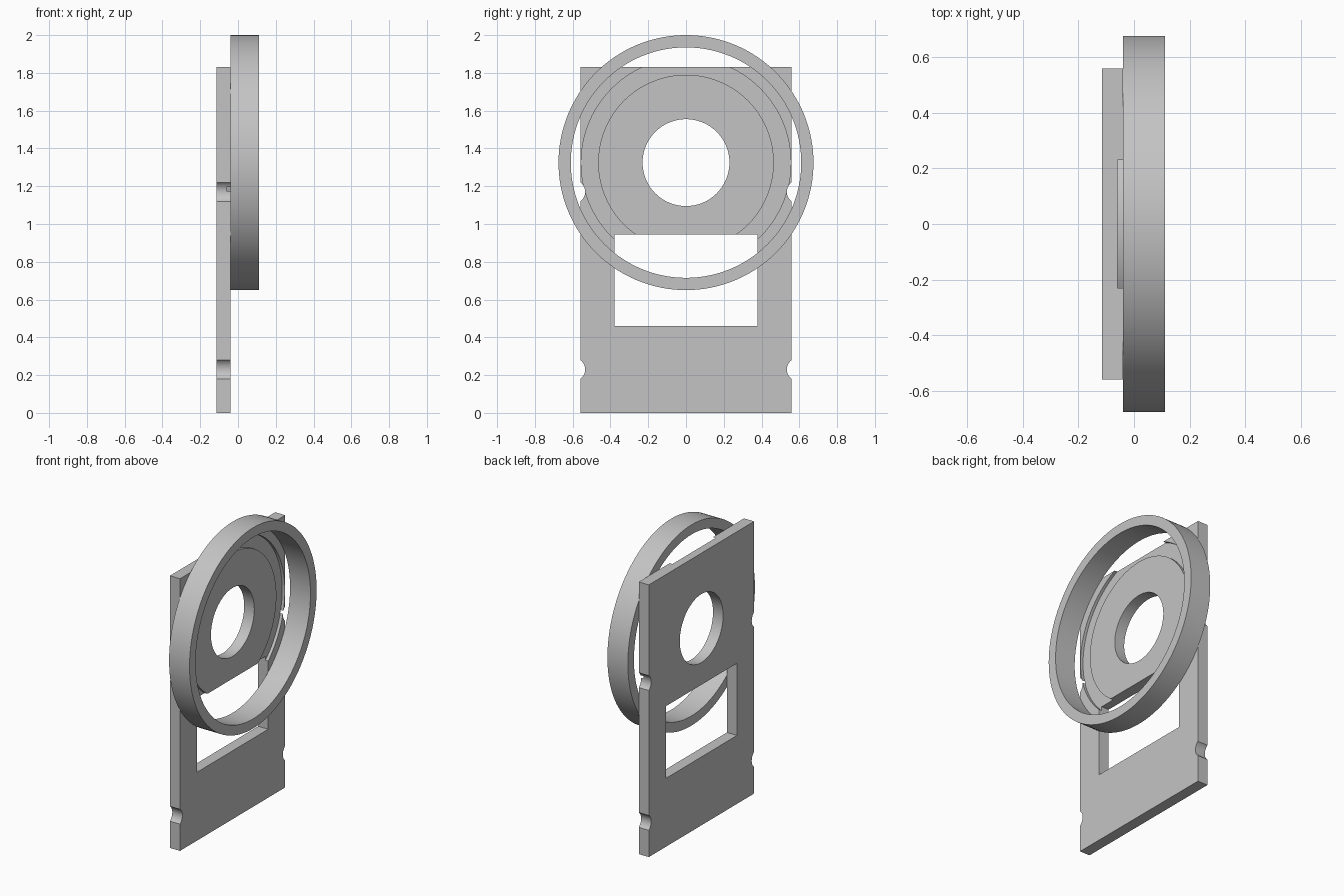
import bpy, bmesh, math

if "Cube" in bpy.data.objects:
    bpy.data.objects.remove(bpy.data.objects["Cube"], do_unlink=True)

HUB_Z = 1.325            # shared axis of ring, groove and bore
BACK, FACE = -0.115, -0.04
HALF_W, HEIGHT = 0.559, 1.83

grey = bpy.data.materials.new("light grey")
grey.use_nodes = True
colour = (0.55, 0.55, 0.55, 1)
grey.diffuse_color = colour
grey.node_tree.nodes["Principled BSDF"].inputs["Base Color"].default_value = colour


def make_object(name, bm):
    bmesh.ops.recalc_face_normals(bm, faces=bm.faces)
    mesh = bpy.data.meshes.new(name)
    bm.to_mesh(mesh)
    bm.free()
    mesh.materials.append(grey)
    obj = bpy.data.objects.new(name, mesh)
    bpy.context.collection.objects.link(obj)
    return obj


def box(name, x0, x1, half_y, z0, z1):
    bm = bmesh.new()
    bmesh.ops.create_cube(bm, size=1)
    for v in bm.verts:
        v.co = (x1 if v.co.x > 0 else x0,
                math.copysign(half_y, v.co.y),
                z1 if v.co.z > 0 else z0)
    return make_object(name, bm)


def disc(name, x0, x1, radius, y, z, inner=0, sides=96):
    """Cylinder along x, or a tube when an inner radius is given."""
    bm = bmesh.new()
    profile = [(x0, radius), (x1, radius)]
    if inner:
        profile += [(x1, inner), (x0, inner)]
    loops = []
    for x, r in profile:
        loops.append([bm.verts.new((x, y + r * math.cos(math.tau * i / sides),
                                    z + r * math.sin(math.tau * i / sides)))
                      for i in range(sides)])
    pairs = [(k, (k + 1) % len(loops)) for k in range(len(loops))] if inner else [(0, 1)]
    for a, b in pairs:
        for i in range(sides):
            j = (i + 1) % sides
            bm.faces.new((loops[a][i], loops[a][j], loops[b][j], loops[b][i]))
    if not inner:
        for loop in loops:
            bm.faces.new(loop)
    return make_object(name, bm)


def activate(obj):
    bpy.ops.object.select_all(action="DESELECT")
    obj.select_set(True)
    bpy.context.view_layer.objects.active = obj


def cut(target, cutter):
    cutter.hide_render = True
    activate(target)
    mod = target.modifiers.new("cut", "BOOLEAN")
    mod.operation = "DIFFERENCE"
    mod.solver = "EXACT"
    mod.object = cutter
    bpy.ops.object.modifier_apply(modifier=mod.name)
    bpy.data.objects.remove(cutter, do_unlink=True)


# Back plate with bore and rectangular window
plate = box("mounting_plate", BACK, FACE, HALF_W, 0, HEIGHT)
cut(plate, disc("bore_cutter", -0.3, 0.3, 0.23, 0, HUB_Z))
cut(plate, box("window_cutter", -0.3, 0.3, 0.378, 0.46, 0.945))

# Shallow annular groove on the ring side
cut(plate, disc("groove_cutter", -0.06, 0.1, 0.555, 0, HUB_Z, inner=0.465))

# Rounded notches in both side edges
for side in (-1, 1):
    for z in (0.23, 1.17):
        cut(plate, disc("notch_cutter", -0.3, 0.3, 0.0625,
                        side * (HALF_W + 0.0375), z, sides=48))

# Large ring standing on the plate face
ring = disc("ring", FACE, 0.112, 0.675, 0, HUB_Z, inner=0.61, sides=128)

for obj in (plate, ring):
    activate(obj)
    bpy.ops.object.shade_smooth_by_angle(angle=math.radians(30))
